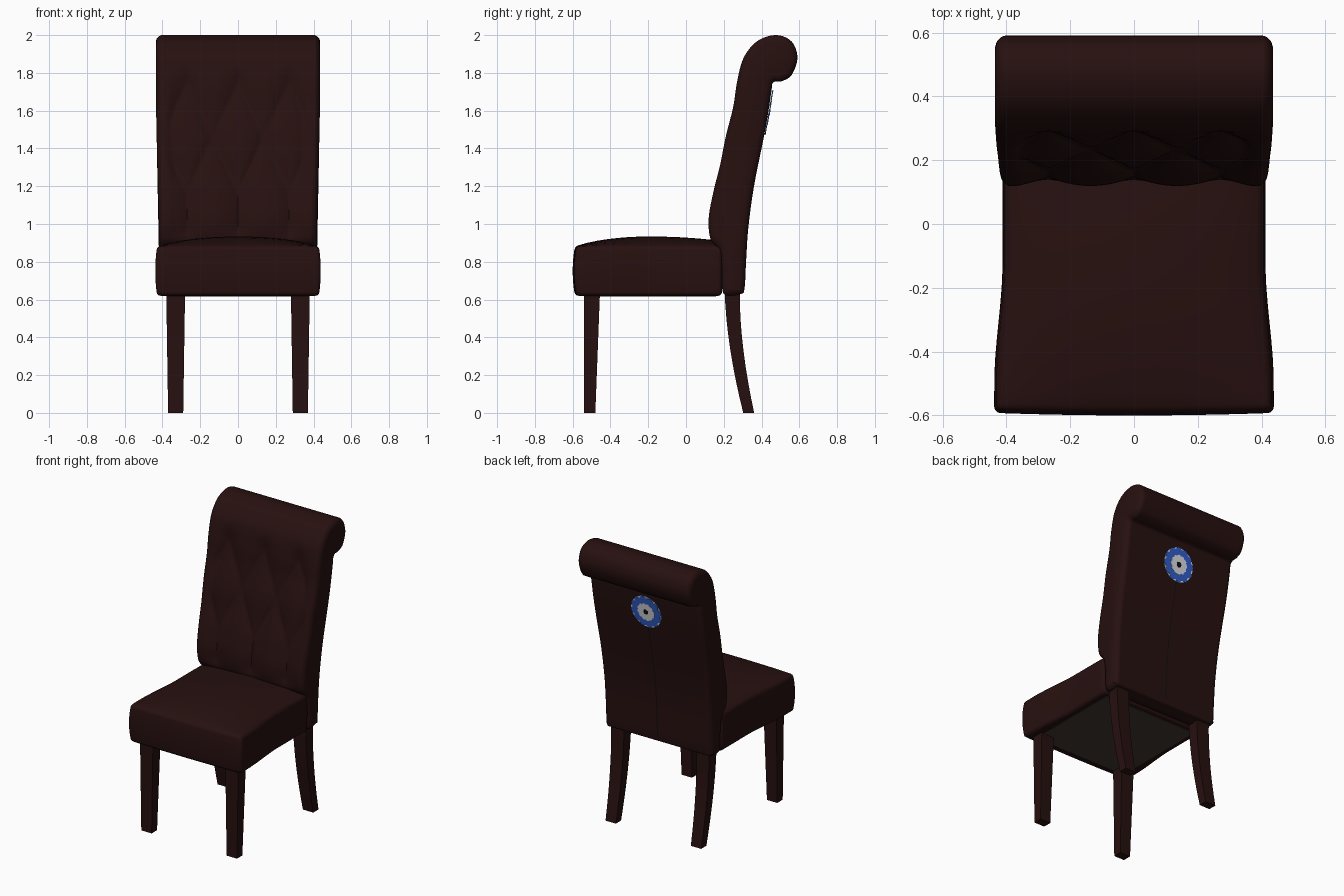
import bpy, bmesh, math
from mathutils import Vector, Matrix

cube = bpy.data.objects.get("Cube")
if cube:
    bpy.data.objects.remove(cube, do_unlink=True)


def material(name, r, g, b):
    m = bpy.data.materials.new(name)
    m.use_nodes = True
    m.diffuse_color = (r, g, b, 1)
    node = m.node_tree.nodes["Principled BSDF"]
    node.inputs["Base Color"].default_value = (r, g, b, 1)
    node.inputs["Roughness"].default_value = 0.8
    return m


leather = material("dark_brown_leather", 0.020, 0.0052, 0.005)
lining = material("grey_lining", 0.05, 0.038, 0.032)
blue = material("blue", 0.03, 0.11, 0.60)
white = material("off_white", 0.68, 0.70, 0.75)
black = material("near_black", 0.006, 0.004, 0.004)


def finish(name, bm, mat, angle=40):
    bmesh.ops.recalc_face_normals(bm, faces=bm.faces[:])
    mesh = bpy.data.meshes.new(name)
    bm.to_mesh(mesh)
    bm.free()
    ob = bpy.data.objects.new(name, mesh)
    bpy.context.collection.objects.link(ob)
    mesh.materials.append(mat)
    bpy.ops.object.select_all(action="DESELECT")
    ob.select_set(True)
    bpy.context.view_layer.objects.active = ob
    bpy.ops.object.shade_smooth_by_angle(angle=math.radians(angle))
    return ob


def loft(name, rings, mat, angle=40):
    """Bridge closed rings of points and cap both ends."""
    bm = bmesh.new()
    rows = [[bm.verts.new(p) for p in ring] for ring in rings]
    for a, b in zip(rows, rows[1:]):
        for i in range(len(a)):
            j = (i + 1) % len(a)
            bm.faces.new((a[i], a[j], b[j], b[i]))
    bm.faces.new(rows[0])
    bm.faces.new(rows[-1])
    return finish(name, bm, mat, angle)


def spline(pts, steps):
    """Closed Catmull-Rom curve."""
    out, n = [], len(pts)
    for i in range(n):
        a, b, c, d = (Vector(pts[(i + k) % n]) for k in (-1, 0, 1, 2))
        for s in range(steps):
            t = s / steps
            out.append(0.5 * (2 * b + (c - a) * t + (2 * a - 5 * b + 4 * c - d) * t * t
                              + (3 * b - a - 3 * c + d) * t ** 3))
    return out


def smooth(lo, hi, v):
    t = min(1, max(0, (v - lo) / (hi - lo)))
    return t * t * (3 - 2 * t)


# Backrest: scrolled side profile (y, z), lofted across x
profile = spline([(0.20, 0.63), (0.19, 0.75), (0.175, 0.86), (0.13, 0.92), (0.12, 1.03),
                  (0.145, 1.17), (0.18, 1.31), (0.21, 1.46), (0.25, 1.62), (0.27, 1.75),
                  (0.305, 1.88), (0.38, 1.97), (0.48, 2.0), (0.56, 1.965), (0.59, 1.88),
                  (0.56, 1.79), (0.51, 1.757), (0.462, 1.75), (0.452, 1.70), (0.435, 1.59),
                  (0.412, 1.46), (0.36, 1.2), (0.33, 0.98), (0.318, 0.8), (0.31, 0.66),
                  (0.29, 0.63)], 6)
inward = []
for i, p in enumerate(profile):
    t = (profile[(i + 1) % len(profile)] - profile[i - 1]).normalized()
    inward.append(Vector((t.y, -t.x)))

PITCH, ROW_TOP, ROW_LOW = 0.27, 1.75, 1.17


def tuft(x, z):
    """Depth of the diamond creases and of the pleats above and below them."""
    zc = min(ROW_TOP, max(ROW_LOW, z))
    v = (zc - ROW_TOP) / (ROW_TOP - ROW_LOW)
    a, b = x / PITCH + v, x / PITCH - v
    h = abs(math.sin(math.pi * a) * math.sin(math.pi * b)) ** 0.4
    fade = smooth(0.88, 0.98, z) * (1 - smooth(1.72, 1.86, z)) * (1 - smooth(0.33, 0.385, abs(x)))
    return 0.03 * (1 - h) * fade


def back_ring(u, extra, shrink):
    ring = []
    for p, n in zip(profile, inward):
        half = 0.384 + 0.02 * smooth(0.7, 1.8, p.y)
        x = u * half + math.copysign(extra, u)
        depth = shrink + (tuft(x, p.y) if n.x > 0.3 else 0)
        q = p + n * depth
        ring.append((x, q.x, q.y))
    return ring


edge = [(0.031, 0.035), (0.027, 0.02), (0.016, 0.007), (0.006, 0.001)]
N = 72
rings = [back_ring(-1, e, s) for e, s in edge]
rings += [back_ring(2 * i / N - 1, 0, 0) for i in range(N + 1)]
rings += [back_ring(1, e, s) for e, s in reversed(edge)]
loft("backrest", rings, leather, 50)

# Seat cushion: subdivided box, crowned on top and flared towards the front
bm = bmesh.new()
bmesh.ops.create_cube(bm, size=2)
bmesh.ops.subdivide_edges(bm, edges=bm.edges[:], cuts=13, use_grid_fill=True)
for v in bm.verts:
    u, w, h = v.co
    y = -0.195 + 0.385 * w
    half = 0.412 + 0.026 * (1 - smooth(-0.5, -0.12, y))
    bulge = 1 - 0.022 * h * h
    crown = 0.052 * (1 - u * u) ** 0.7 * (1 - w * w * (0.55 if w > 0 else 1)) ** 0.8
    front = 0.012 * (1 - h * h) + 0.008 * (1 - u * u)
    v.co = (u * half * bulge,
            y - (front if w < -0.99 else 0),
            0.62 + (h + 1) / 2 * 0.262 + (crown if h > 0.99 else 0))
seat = finish("seat_cushion", bm, leather, 180)
bevel = seat.modifiers.new("soft_edges", "BEVEL")
bevel.width = 0.028
bevel.segments = 3
bevel.limit_method = "ANGLE"
bevel.angle_limit = math.radians(50)


def box(name, lo, hi, mat):
    rings = [[(lo[0], lo[1], z), (hi[0], lo[1], z), (hi[0], hi[1], z), (lo[0], hi[1], z)]
             for z in (lo[2], hi[2])]
    return loft(name, rings, mat)


# Lining under the seat
box("seat_lining", (-0.36, -0.53, 0.616), (0.36, 0.16, 0.623), lining)


# Legs: square sections given as (z, y front, y back, x inner, x outer)
def leg(name, side, sections):
    rings = [[(side * xi, y0, z), (side * xo, y0, z), (side * xo, y1, z), (side * xi, y1, z)]
             for z, y0, y1, xi, xo in sections]
    loft(name, rings, leather, 30)


front_leg = [(0, -0.54, -0.48, 0.29, 0.37), (0.65, -0.54, -0.455, 0.28, 0.38)]
rear_leg = []
for i in range(9):
    t = i / 8
    y = 0.205 + 0.098 * (1 - t) ** 1.7
    rear_leg.append((0.66 * t, y, y + 0.058 + 0.022 * t, 0.29 - 0.01 * t, 0.37 + 0.01 * t))
for side, word in ((1, "left"), (-1, "right")):
    leg("front_leg_" + word, side, front_leg)
    leg("rear_leg_" + word, side, rear_leg)

# Centre seam down the rear of the backrest
bm = bmesh.new()
rows = []
for p, n in zip(profile, inward):
    if n.x < -0.8 and 0.66 < p.y < 1.5:
        q = p - n * 0.002
        rows.append([bm.verts.new((x, q.x, q.y)) for x in (-0.004, 0.004)])
for a, b in zip(rows, rows[1:]):
    bm.faces.new((a[0], a[1], b[1], b[0]))
finish("rear_seam", bm, black)

# Round rosette on the rear: thin stacked discs, the blue one with a scalloped rim
tilt = Matrix.Translation((0, 0.436, 1.59)) @ Matrix.Rotation(math.radians(-100), 4, "X")
for name, radius, wave, top, mat in (("rosette_rim", 0.115, 0, 0.004, white),
                                     ("rosette_ring", 0.112, 0.008, 0.006, blue),
                                     ("rosette_face", 0.064, 0.003, 0.008, white),
                                     ("rosette_centre", 0.018, 0, 0.0095, black)):
    rings = []
    for z in (0, top):
        ring = []
        for i in range(96):
            a = math.tau * i / 96
            r = radius + wave * math.sin(12 * a)
            ring.append(tilt @ Vector((r * math.cos(a), r * math.sin(a), z)))
        rings.append(ring)
    loft(name, rings, mat)
